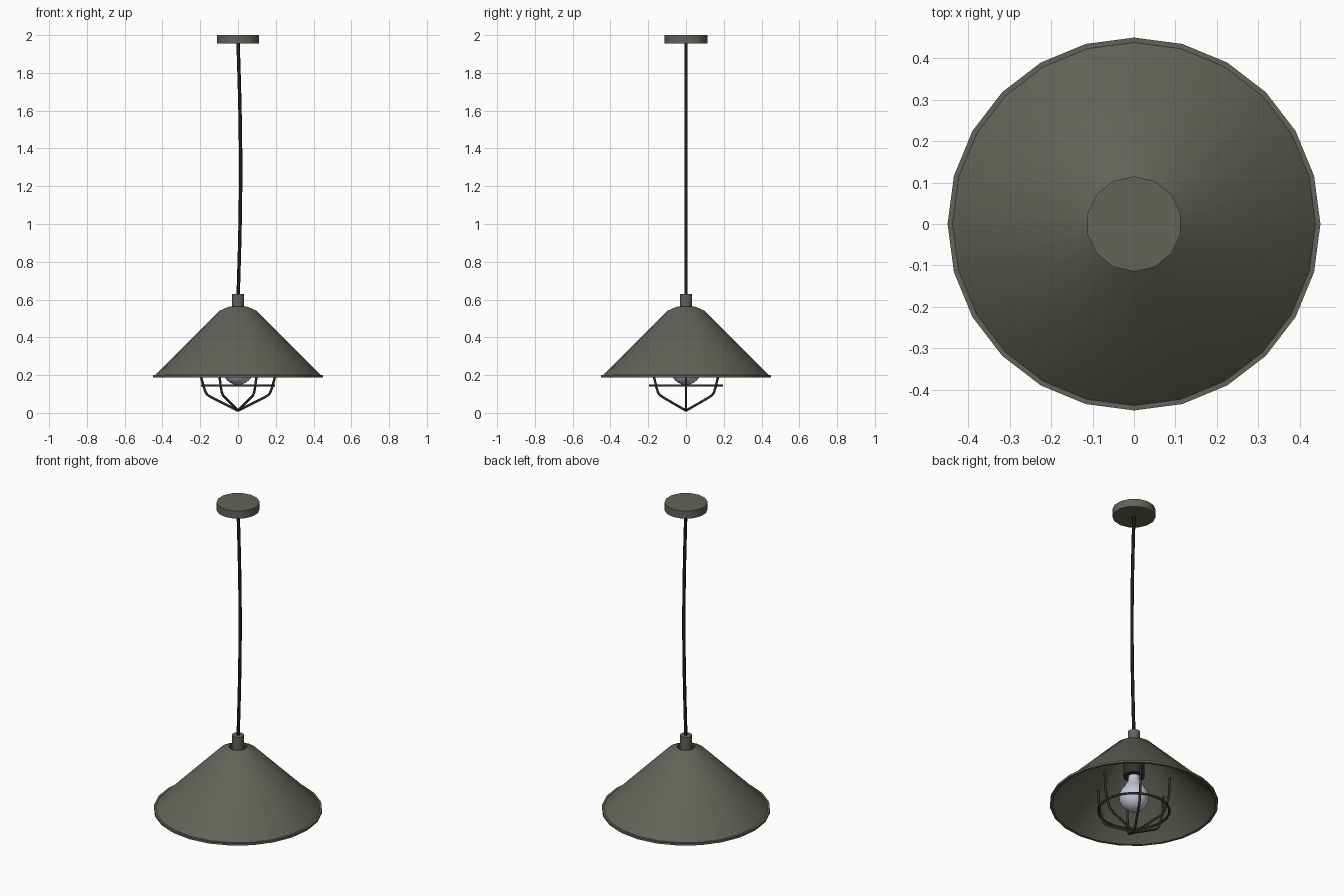
import bpy
import math

cube = bpy.data.objects.get("Cube")
if cube:
    bpy.data.objects.remove(cube, do_unlink=True)


def material(name, color, rough=0.6):
    m = bpy.data.materials.new(name)
    m.use_nodes = True
    m.diffuse_color = (*color, 1)
    bsdf = m.node_tree.nodes["Principled BSDF"]
    bsdf.inputs["Base Color"].default_value = (*color, 1)
    bsdf.inputs["Roughness"].default_value = rough
    return m


grey = material("warm grey metal", (0.125, 0.122, 0.1))
black = material("black", (0.012, 0.012, 0.012))
dark = material("dark grey", (0.03, 0.03, 0.027))
glass = material("bulb glass", (0.56, 0.58, 0.68))


def finish(obj, mat, angle=35):
    obj.data.materials.append(mat)
    bpy.ops.object.select_all(action='DESELECT')
    obj.select_set(True)
    bpy.context.view_layer.objects.active = obj
    bpy.ops.object.shade_smooth_by_angle(angle=math.radians(angle))
    return obj


def lathe(name, profile, sides, mat, closed=False, start=math.pi / 2):
    """Spin (radius, height) points, listed top to bottom, around z."""
    verts, faces, rings = [], [], []
    for r, z in profile:
        count = sides if r > 0 else 1
        rings.append([len(verts) + i for i in range(count)])
        for i in range(count):
            a = start + math.tau * i / sides
            verts.append((r * math.cos(a), r * math.sin(a), z))
    pairs = list(zip(rings, rings[1:]))
    if closed:
        pairs.append((rings[-1], rings[0]))
    for up, low in pairs:
        for i in range(sides):
            j = (i + 1) % sides
            quad = [up[i % len(up)], low[i % len(low)], low[j % len(low)], up[j % len(up)]]
            faces.append(list(dict.fromkeys(quad)))
    if not closed:
        if len(rings[0]) > 1:
            faces.append(rings[0])
        if len(rings[-1]) > 1:
            faces.append(rings[-1][::-1])
    mesh = bpy.data.meshes.new(name)
    mesh.from_pydata(verts, [], faces)
    obj = bpy.data.objects.new(name, mesh)
    bpy.context.collection.objects.link(obj)
    return finish(obj, mat)


def wire(name, points, radius, mat, cyclic=False):
    """Round wire through points, turned into a mesh."""
    curve = bpy.data.curves.new(name, 'CURVE')
    curve.dimensions = '3D'
    curve.bevel_depth = radius
    curve.bevel_resolution = 2
    curve.use_fill_caps = True
    spline = curve.splines.new('POLY')
    spline.points.add(len(points) - 1)
    for p, co in zip(spline.points, points):
        p.co = (*co, 1)
    spline.use_cyclic_u = cyclic
    obj = bpy.data.objects.new(name, curve)
    bpy.context.collection.objects.link(obj)
    bpy.ops.object.select_all(action='DESELECT')
    obj.select_set(True)
    bpy.context.view_layer.objects.active = obj
    bpy.ops.object.convert(target='MESH')
    return finish(bpy.context.object, mat, 60)


# Ceiling mount and gently bowed cord
lathe("ceiling_mount", [(0.115, 2.0), (0.115, 1.955)], 14, grey)
cord = []
for i in range(13):
    t = i / 12
    cord.append((0.014 * math.sin(math.pi * t), 0, 0.6 + 1.37 * t))
wire("cord", cord, 0.009, black)

# Conical shade with a thin wall, open crown and small rim lip
lathe("shade", [(0.048, 0.562), (0.1, 0.54), (0.438, 0.2), (0.45, 0.2),
                (0.45, 0.188), (0.436, 0.188), (0.095, 0.528), (0.048, 0.55)],
      24, grey, closed=True)

# Lamp holder and bulb
lathe("cord_grip", [(0.033, 0.63), (0.033, 0.53)], 16, grey)
lathe("socket", [(0.057, 0.552), (0.057, 0.355)], 20, dark)
bulb = [(0.03, 0.37), (0.032, 0.325)]
for i in range(3, 13):
    a = math.pi * i / 12
    bulb.append((0.08 * math.sin(a) if i < 12 else 0, 0.228 + 0.08 * math.cos(a)))
lathe("bulb", bulb, 24, glass)

# Wire guard: six ribs meeting at the tip, and one hoop
rib = [(0.203, 0.31), (0.198, 0.2), (0.182, 0.14), (0.172, 0.11),
       (0.16, 0.094), (0.14, 0.082), (0, 0.012)]
for k in range(6):
    a = math.tau * k / 6
    wire("guard_rib_%d" % (k + 1),
         [(r * math.cos(a), r * math.sin(a), z) for r, z in rib], 0.0065, dark)
hoop = [math.tau * i / 24 for i in range(24)]
wire("guard_hoop", [(0.19 * math.cos(a), 0.19 * math.sin(a), 0.145) for a in hoop],
     0.0065, dark, cyclic=True)
